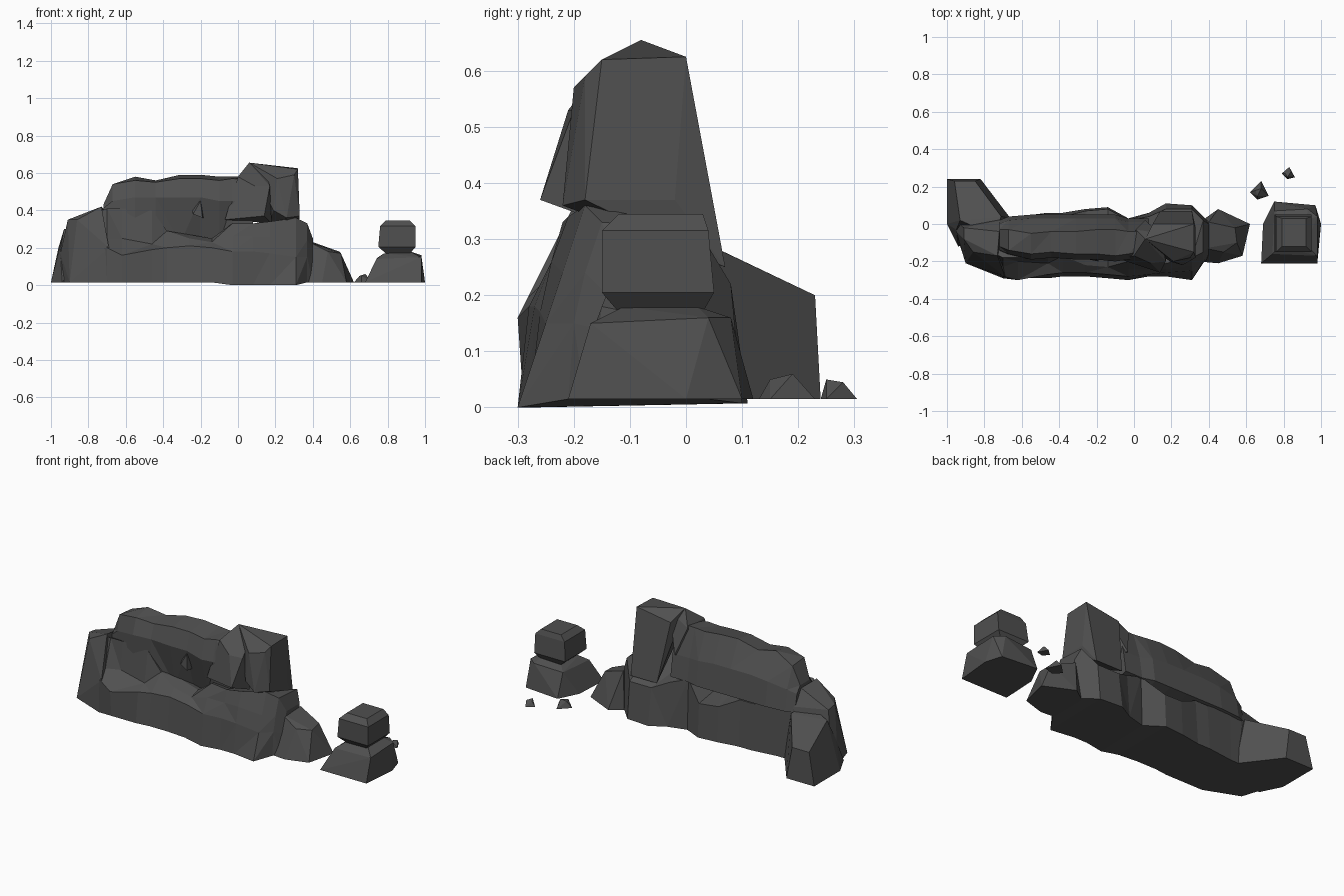
import bpy
import bmesh

# Remove the default cube only
cube = bpy.data.objects.get("Cube")
if cube:
    bpy.data.objects.remove(cube, do_unlink=True)

# Single stone colour
stone = bpy.data.materials.new("dark_grey_stone")
stone.use_nodes = True
grey = (0.08, 0.08, 0.08, 1)
stone.diffuse_color = grey
shader = next(n for n in stone.node_tree.nodes if n.type == 'BSDF_PRINCIPLED')
shader.inputs["Base Color"].default_value = grey
shader.inputs["Roughness"].default_value = 0.9

UNIT = 0.01  # all part sizes are written in hundredths
GROUND = 1.5


def finish(name, bm):
    """Turn a bmesh into a flat-shaded stone object."""
    bmesh.ops.recalc_face_normals(bm, faces=bm.faces[:])
    bmesh.ops.scale(bm, vec=(UNIT, UNIT, UNIT), verts=bm.verts[:])
    mesh = bpy.data.meshes.new(name)
    bm.to_mesh(mesh)
    bm.free()
    mesh.materials.append(stone)
    obj = bpy.data.objects.new(name, mesh)
    bpy.context.collection.objects.link(obj)
    return obj


def boulder(name, footprint, corners):
    """Faceted rock: convex hull of a ground outline and upper corner points."""
    bm = bmesh.new()
    for x, y in footprint:
        bm.verts.new((x, y, GROUND))
    for corner in corners:
        bm.verts.new(corner)
    hull = bmesh.ops.convex_hull(bm, input=bm.verts[:])
    spare = {g for g in hull["geom_interior"] + hull["geom_unused"]
             if isinstance(g, bmesh.types.BMVert)}
    bmesh.ops.delete(bm, geom=list(spare), context='VERTS')
    bmesh.ops.dissolve_limit(bm, angle_limit=0.09, verts=bm.verts[:], edges=bm.edges[:])
    return finish(name, bm)


def loft(name, sections):
    """Skin a closed surface over cross-sections, each (x, [(y, z), ...])."""
    bm = bmesh.new()
    rings = [[bm.verts.new((x, y, z)) for y, z in ring] for x, ring in sections]
    count = len(rings[0])
    for near, far in zip(rings, rings[1:]):
        for i in range(count):
            j = (i + 1) % count
            bm.faces.new((near[i], near[j], far[j], far[i]))
    bm.faces.new(rings[0])
    bm.faces.new(rings[-1])
    # Split bent quads so each facet is planar
    bmesh.ops.connect_verts_nonplanar(bm, angle_limit=0.12, faces=bm.faces[:])
    return finish(name, bm)


# Lower ridge: x, front foot, ledge y z, ledge back y z, shoulder y z, back y z, back foot
ridge = [
    (-82, -21, -18, 18, -15, 26, -12, 37, -3, 34, 0),
    (-70, -29, -28, 20, -23, 25, -18, 41, 2, 32, 4),
    (-62, -29, -30, 16, -20, 25, -18, 41, 3, 30, 4),
    (-46, -29, -27, 19, -21, 22, -18, 40, 4, 28, 6),
    (-38, -28, -26, 20, -22, 24, -17, 29, 4, 28, 6),
    (-26, -28, -26, 21, -22, 25, -15, 27, 7, 22, 8),
    (-14, -29, -27, 20, -23, 23, -17, 25, 8, 21, 9),
    (-3, -30, -28, 18, -24, 26, -20, 33, 2, 30, 3),
    (8, -28, -27, 18, -24, 26, -22, 33, 4, 26, 6),
    (17, -28, -26, 17, -24, 26, -21, 34, 8, 22, 11),
    (31, -30, -25, 15, -22, 24, -18, 36, 8, 22, 10),
    (37, -21, -20, 15, -18, 24, -15, 33, 2, 32, 4),
    (40, -18, -16, 14, -14, 20, -12, 25, 0, 25, 1),
]
sections = []
for x, foot, ly, lz, my, mz, sy, sz, by, bz, heel in ridge:
    ground = 0 if -10 < x < 35 else GROUND
    sections.append((x, [(foot, ground), (ly, lz), (my, mz), (sy, sz),
                         (by, bz), (heel, max(ground, GROUND / 2))]))
loft("lower_ridge", sections)

# Upper crest: x, front root, brow y z, top front y z, top back y z, back y z
crest = [
    (-72, -15, -14, 41, -12, 43, -3, 43, 0, 39),
    (-67, -17, -16, 45, -14, 54, -3, 53, 2, 41),
    (-55, -18, -19, 47, -16, 56, -5, 58, 3, 43),
    (-44, -17, -18, 47, -15, 55, -4, 56, 3, 44),
    (-31, -14, -19, 47, -16, 57, -4, 59, 3, 44),
    (-20, -12, -19, 47, -16, 57, -3, 59, 3, 44),
    (-10, -13, -20, 45, -17, 56, -3, 58, 3, 43),
    (-3, -17, -19, 45, -16, 57, -4, 58, 1, 42),
    (8, -18, -19, 45, -14, 56, -4, 58, 1, 42),
]
sections = []
for x, root, wy, wz, ty, tz, ky, kz, by, bz in crest:
    sections.append((x, [(root, 22), (wy, wz), (ty, tz), (ky, kz), (by, bz), (by + 2, 29)]))
loft("upper_crest", sections)

# Right-hand end of the ridge: a tall shoulder and a lower block turned to the back
boulder("end_shoulder",
        [(-98, 4), (-90, -21), (-70, -29), (-66, 3)],
        [(-91, -2, 34), (-91, -8, 35), (-86, -15, 35), (-73, -17, 42), (-72, -4, 41),
         (-70, 2, 32), (-69, -28, 20), (-95, -4, 17)])
boulder("end_tail",
        [(-100, 24), (-82, 24), (-66, 3), (-100, 0), (-94, -12)],
        [(-96, 23, 20), (-85, 23, 20), (-93, 2, 30), (-71, 4, 29), (-75, -6, 32),
         (-95, -3, 18)])

# Tower made of two leaning rocks with an overhanging nose
boulder("tower_left", [],
        [(0, -17, 58), (6, -8, 65.5), (2, -19, 47), (9, -21, 53), (14, -26, 37),
         (17, -20, 53), (5, -21, 37), (18, -15, 33), (1, -3, 57), (6, 2, 42),
         (14, -5, 63), (-7, -19, 35)])
boulder("tower_right", [],
        [(6, -8, 65.5), (16, -12, 63), (32, -4, 61.5), (32, 0, 62.5), (32, -15, 62),
         (30, -18, 59), (33, -18, 37), (33, -2, 37), (21, -20, 57), (19, -20, 40),
         (26, -22, 36), (10, 0, 59), (20, 1, 51), (31, 1, 50), (13, 5, 35),
         (31, 5, 35), (14, 7, 25), (31, 7, 25)])

# Small shard standing in the hollow of the front wall
boulder("hollow_shard", [],
        [(-25, -15, 43), (-20, -19, 45), (-19, -20, 36), (-24, -19, 38),
         (-18, -13, 36), (-21, -12, 45)])

# Low foot rock at the other end
boulder("foot_boulder",
        [(34, -20), (45, -21), (58, -17), (62, 0), (45, 8), (38, 3)],
        [(38, -13, 23), (40, 1, 23), (55, -10, 17), (54, -2, 18), (48, -15, 18)])

# Stacked pair of stones standing apart
boulder("stack_base",
        [(68, -21), (98, -21), (100, 0), (97, 10), (75, 12), (69, 0)],
        [(74, -16, 14), (98, -17, 15), (98, 4, 16), (93, 8, 16), (75, 7, 15),
         (78, -12, 17), (92, -11, 18), (92, 2, 18), (79, 3, 17)])
boulder("stack_cap", [],
        [(x, y, z) for left, right, front, back, z in (
            (79, 92, -12, 3, 17), (75, 95, -15, 5, 20.5),
            (76, 95, -15, 4, 31.5), (79, 92, -12, 3, 34.5))
         for x in (left, right) for y in (front, back)])

# Loose pebbles behind the stack
boulder("large_pebble", [(62, 17), (66, 13), (72, 15), (68, 23)],
        [(66, 15, 5), (68, 19, 6), (65, 18, 5)])
boulder("small_pebble", [(79, 27), (82, 24), (86, 25), (83, 30.5)],
        [(82, 25, 5), (84, 28, 4.5), (81, 27, 4)])
